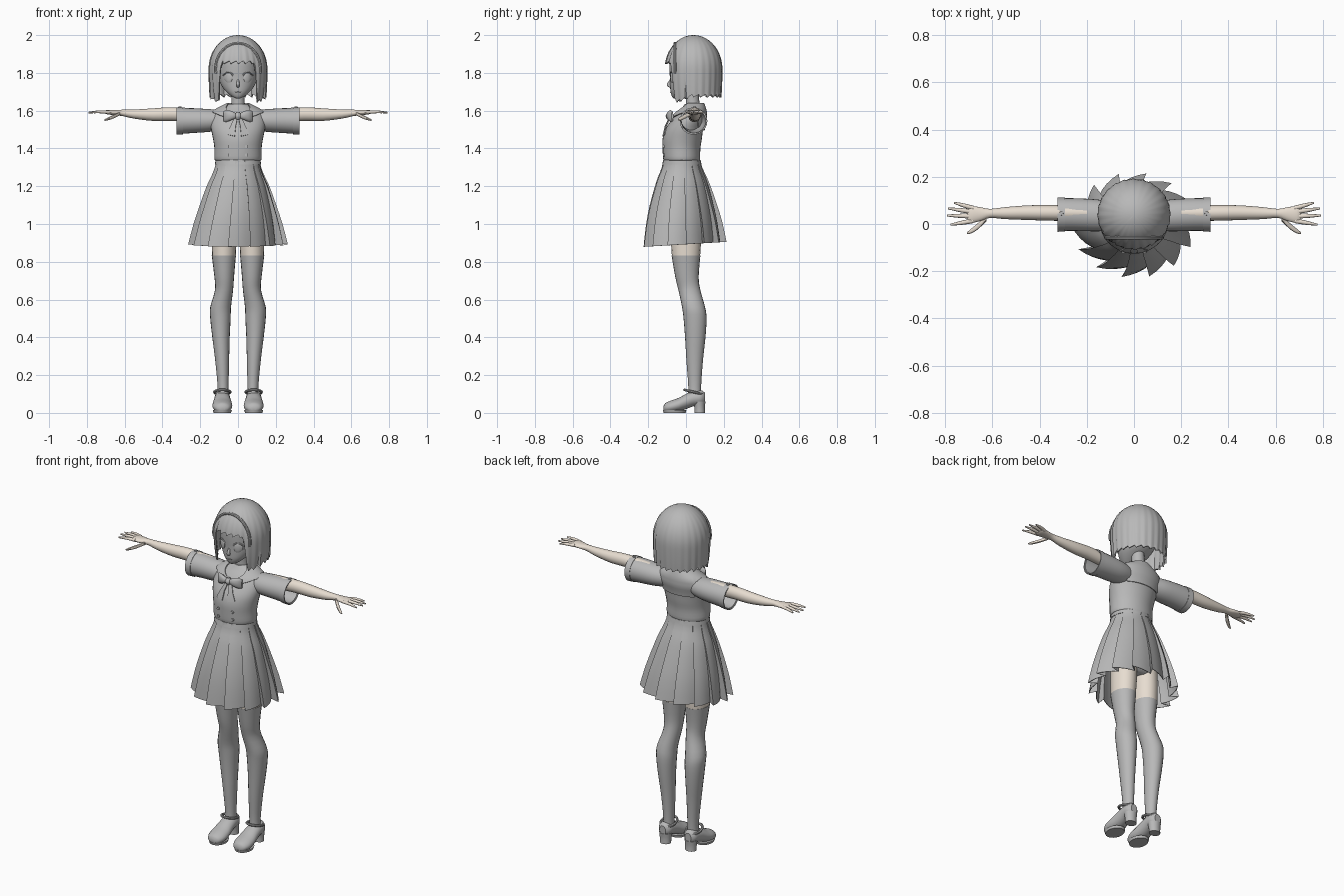
import bpy, bmesh
from math import sin, cos, pi, radians
from mathutils import Vector

cube = bpy.data.objects.get("Cube")
if cube:
    bpy.data.objects.remove(cube)
made = []


def material(name, rgb):
    m = bpy.data.materials.new(name)
    m.use_nodes = True
    m.diffuse_color = (*rgb, 1)
    m.node_tree.nodes["Principled BSDF"].inputs["Base Color"].default_value = (*rgb, 1)
    return m


GREY = material("plain_grey", (.48, .48, .48))
SKIN = material("pale_skin", (.82, .74, .65))


def sides(mirror):
    return ((1, "left_"), (-1, "right_")) if mirror else ((1, ""),)


def add(name, data, mat):
    ob = bpy.data.objects.new(name, data)
    bpy.context.collection.objects.link(ob)
    data.materials.append(mat)
    made.append(ob)
    return ob


def grid(name, rows, mat=GREY, closed=True, cap=False, thick=0, mirror=False):
    """Skin a grid of points, optionally closed round, capped or thickened."""
    for s, prefix in sides(mirror):
        bm = bmesh.new()
        vs = [[bm.verts.new((s * p[0], p[1], p[2])) for p in row] for row in rows]
        n = len(rows[0])
        for a, b in zip(vs, vs[1:]):
            for j in range(n if closed else n - 1):
                k = (j + 1) % n
                bm.faces.new((a[j], a[k], b[k], b[j]))
        if cap:
            bm.faces.new(vs[0])
            bm.faces.new(vs[-1])
        bmesh.ops.remove_doubles(bm, verts=bm.verts, dist=.00002)
        bmesh.ops.recalc_face_normals(bm, faces=bm.faces)
        me = bpy.data.meshes.new(prefix + name)
        bm.to_mesh(me)
        bm.free()
        ob = add(prefix + name, me, mat)
        if thick:
            mod = ob.modifiers.new("thickness", "SOLIDIFY")
            mod.thickness = thick


def smooth_rows(rows, steps):
    """Catmull-Rom interpolation between cross-sections."""
    out, last = [], len(rows) - 1
    for i in range(last):
        a, b, c, d = (rows[min(max(k, 0), last)] for k in range(i - 1, i + 3))
        for q in range(steps):
            t = q / steps
            out.append([y + t / 2 * (z - x + t * (2*x - 5*y + 4*z - w + t * (3*(y - z) + w - x)))
                        for x, y, z, w in zip(a, b, c, d)])
    return out + [list(rows[last])]


def loft(name, axis, rows, mat=GREY, seg=20, steps=3, cap=True, **kw):
    """Rows: position on axis, two centre coordinates, two radii."""
    k = "xyz".index(axis)
    u, v = [i for i in range(3) if i != k]
    out = []
    for pos, cu, cv, ru, rv in smooth_rows(rows, steps):
        ring = []
        for j in range(seg):
            p = Vector()
            p[k] = pos
            p[u] = cu + ru * cos(2 * pi * j / seg)
            p[v] = cv + rv * sin(2 * pi * j / seg)
            ring.append(p)
        out.append(ring)
    grid(name, out, mat, cap=cap, **kw)


def cord(name, pts, r, mirror=False, cyclic=False):
    for s, prefix in sides(mirror):
        cu = bpy.data.curves.new(prefix + name, "CURVE")
        cu.dimensions = "3D"
        cu.bevel_depth = r
        cu.bevel_resolution = 2
        cu.use_fill_caps = True
        sp = cu.splines.new("POLY")
        sp.points.add(len(pts) - 1)
        for point, p in zip(sp.points, pts):
            point.co = (s * p[0], p[1], p[2], 1)
        sp.use_cyclic_u = cyclic
        add(prefix + name, cu, GREY)


# Blouse
TORSO = [(1.335, 0, -.022, .116, .092), (1.345, 0, -.023, .125, .098), (1.4, 0, -.024, .125, .1),
         (1.45, 0, -.02, .132, .104), (1.5, 0, -.01, .142, .1), (1.55, 0, .012, .148, .09),
         (1.59, 0, .027, .135, .074), (1.615, 0, .036, .09, .058), (1.635, 0, .04, .05, .046)]
loft("blouse", "z", TORSO, seg=32)
loft("sleeve", "x", [(.08, .03, 1.55, .055, .05), (.15, .036, 1.548, .067, .06),
                     (.25, .04, 1.547, .069, .066), (.32, .04, 1.545, .07, .069)],
     seg=28, cap=False, thick=.006, mirror=True)
loft("sleeve_cuff", "x", [(.292, .04, 1.546, .072, .071), (.325, .04, 1.545, .073, .072)],
     seg=28, steps=1, cap=False, thick=.005, mirror=True)
loft("cuff_button", "z", [(1.612, .308, .045, .009, .009), (1.622, .308, .045, .008, .008)],
     seg=12, steps=1, mirror=True)


def torso_at(z, a, off):
    """Point on the blouse, angle measured from the front."""
    for p, q in zip(TORSO, TORSO[1:]):
        if z <= q[0]:
            break
    t = (z - p[0]) / (q[0] - p[0])
    cy, rx, ry = (p[i] + t * (q[i] - p[i]) for i in (2, 3, 4))
    return ((rx + off) * sin(a), cy - (ry + off) * cos(a), z + off / 2)


# Sailor collar: V at the front, square flap at the back
cols = []
for j in range(41):
    deg = 6 + j * 348 / 40
    f = min(deg, 360 - deg)
    top = 1.565 + .07 * min(1, f / 55)
    low = 1.545 + .04 * min(1, f / 60) if f < 115 else 1.585 - .095 * min(1, (f - 115) / 20)
    cols.append([torso_at(low + (top - low) * i / 10, radians(deg), .01) for i in range(11)])
grid("sailor_collar", cols, closed=False, thick=.005)

# Bow and buttons
loft("bow_loop", "x", [(.005, -.088, 1.572, .008, .01), (.03, -.09, 1.574, .014, .022),
                       (.06, -.082, 1.572, .013, .031), (.078, -.072, 1.57, .005, .026)],
     seg=12, mirror=True)
loft("bow_knot", "z", [(1.553, 0, -.09, .01, .01), (1.572, 0, -.092, .017, .016), (1.592, 0, -.086, .01, .01)], seg=12)
grid("bow_tail", [[(.002, -.09, 1.565), (.02, -.088, 1.562)], [(.012, -.112, 1.52), (.042, -.108, 1.515)],
                  [(.018, -.125, 1.465), (.06, -.115, 1.475)]], closed=False, thick=.005, mirror=True)
for z, y in ((1.41, -.115), (1.365, -.113)):
    loft("blouse_button", "y", [(y - .009, .045, z, .008, .008), (y + .004, .045, z, .009, .009)],
         seg=12, steps=1, mirror=True)

# Knife-pleated skirt: each pleat rises clockwise and folds back under the next
SKIRT = [(1.34, 0, -.022, .116, .1), (1.3, 0, -.021, .123, .108), (1.25, 0, -.02, .143, .13),
         (1.2, 0, -.018, .167, .149), (1.1, 0, -.015, .203, .181), (1, 0, -.01, .236, .206),
         (.893, 0, -.005, .264, .224)]
PLEATS = 14
rows = []
for z, cx, cy, rx, ry in smooth_rows(SKIRT, 2):
    flare = (1.34 - z) / .447
    ring = []
    for p in range(PLEATS):
        for u in (0, .25, .5, .75, 1):
            a = 2 * pi * (p + .3 + u * (1 + .15 * flare)) / PLEATS
            f = 1 - (.02 + .18 * flare) * (1 - u)
            y = cy + ry * f * cos(a)
            ring.append((cx + rx * f * sin(a), y, z + .06 * y * flare))
    rows.append(ring)
grid("pleated_skirt", rows, thick=.003)
loft("waistband", "z", [(1.315, 0, -.022, .122, .104), (1.34, 0, -.022, .119, .098)], seg=32, steps=1)
loft("shorts", "z", [(.97, 0, .005, .1, .05), (1, 0, .005, .134, .083), (1.1, 0, .003, .14, .1),
                     (1.2, 0, -.01, .125, .1), (1.32, 0, -.02, .11, .09)], seg=28)

# Legs
loft("thigh", "z", [(.82, .075, 0, .062, .074), (.92, .073, 0, .066, .08), (1.03, .07, 0, .066, .08)],
     SKIN, mirror=True)
loft("stocking", "z", [(.06, .08, .045, .03, .036), (.14, .079, .046, .029, .034), (.28, .084, .046, .037, .044),
                       (.4, .09, .049, .046, .054), (.5, .093, .048, .054, .061), (.56, .092, .04, .055, .061),
                       (.65, .074, .018, .048, .058), (.72, .073, .005, .052, .062), (.832, .075, 0, .064, .076)],
     mirror=True)

# Shoes
loft("shoe", "y", [(-.12, .083, .022, .012, .01), (-.11, .083, .027, .036, .024), (-.08, .083, .033, .051, .032),
                   (-.04, .083, .043, .052, .036), (0, .083, .06, .046, .04), (.04, .083, .075, .042, .04),
                   (.08, .083, .08, .038, .04), (.1, .083, .078, .02, .028)], mirror=True)
loft("shoe_sole", "z", [(0, .083, -.06, .046, .058), (.014, .083, -.06, .05, .062)], steps=1, mirror=True)
loft("shoe_heel", "z", [(0, .083, .073, .032, .028), (.03, .083, .072, .033, .028), (.06, .083, .07, .037, .033)],
     mirror=True)
cord("ankle_strap", [(.083 + .042 * sin(t * pi / 12), .042 - .05 * cos(t * pi / 12),
                      .11 + .012 * cos(t * pi / 12)) for t in range(24)], .007, True, True)

# Arms and hands
loft("arm", "x", [(.2, .045, 1.575, .034, .036), (.35, .047, 1.582, .033, .036), (.45, .048, 1.579, .031, .033),
                  (.55, .046, 1.582, .025, .024), (.61, .045, 1.588, .019, .017), (.65, .042, 1.59, .029, .014),
                  (.69, .04, 1.592, .036, .012), (.705, .04, 1.592, .03, .007)], SKIN, mirror=True)
for name, y, tip, ty in (("little", .067, .763, .09), ("ring", .051, .788, .066),
                         ("middle", .033, .792, .036), ("index", .014, .778, -.003)):
    loft(name + "_finger", "x", [(.68, y, 1.592, .01, .009), ((.68 + tip) / 2, (y + ty) / 2, 1.594, .009, .008),
                                 (tip, ty, 1.59, .004, .004)], SKIN, seg=10, mirror=True)
loft("thumb", "x", [(.625, .025, 1.585, .012, .01), (.66, -.008, 1.568, .013, .01), (.69, -.03, 1.556, .01, .008),
                    (.707, -.038, 1.55, .004, .004)], SKIN, seg=10, mirror=True)

# Neck, head and face
loft("neck", "z", [(1.58, 0, .04, .05, .045), (1.63, 0, .036, .036, .036), (1.73, 0, .03, .035, .036)])
loft("head", "z", [(1.665, 0, -.053, .01, .012), (1.675, 0, -.044, .032, .03), (1.7, 0, -.022, .062, .06),
                   (1.73, 0, .002, .086, .086), (1.77, 0, .019, .102, .104), (1.82, 0, .032, .11, .12),
                   (1.87, 0, .035, .11, .12), (1.93, 0, .04, .085, .095), (1.965, 0, .04, .03, .035)], seg=32)
loft("nose", "z", [(1.722, 0, -.08, .006, .006), (1.735, 0, -.089, .009, .013), (1.765, 0, -.08, .005, .006)], seg=12)
loft("eye", "x", [(.03, -.079, 1.775, .004, .01), (.04, -.078, 1.775, .005, .025),
                  (.058, -.07, 1.775, .006, .026), (.072, -.058, 1.775, .004, .01)], seg=14, mirror=True)
cord("eyelash", [(.026, -.083, 1.79), (.045, -.081, 1.804), (.062, -.071, 1.803), (.08, -.054, 1.786)], .004, True)
cord("mouth", [(-.016, -.08, 1.7), (0, -.083, 1.698), (.016, -.08, 1.7)], .002)

# Bobbed hair: dome with fringe, long front locks and tufted hem
TUFTS, ROWS = 24, 18
DOME = 1.82
cols = []
for j in range(TUFTS * 4):
    a = 2 * pi * j / (TUFTS * 4)
    f = min(a, 2 * pi - a) * 180 / pi
    saw = (j % 4) / 4
    if f < 37:
        low = 1.838 + .02 * saw
    elif f < 46:
        low = 1.83 - (f - 37) * .02
    else:
        low = 1.635 + .035 * min(1, (f - 46) / 40) + .022 * saw
    arc = .165
    bend = arc * min(pi / 2, max(0, 1.52 - (low - DOME) / .17))
    drop = max(0, DOME - low)
    col = []
    for i in range(ROWS + 1):
        t = i / ROWS
        d = t * (bend + drop)
        th = min(d, bend) / arc
        z = DOME + .18 * cos(th) - max(0, d - bend)
        below = max(0, DOME - z)
        r = sin(th) * (1 - .045 * saw * t) * (1 - 1.6 * below ** 2 * (2 if f < 75 else 1))
        col.append((.156 * r * sin(a), .04 - .153 * r * cos(a), z))
    cols.append(col)
grid("bobbed_hair", list(zip(*cols)), thick=.008)
cord("hairband", [(.119 * sin(radians(t)), -.058, DOME + .137 * cos(radians(t))) for t in range(-100, 101, 10)], .008)

# Bake modifiers and shade
bpy.ops.object.select_all(action="DESELECT")
for ob in made:
    ob.select_set(True)
bpy.context.view_layer.objects.active = made[0]
bpy.ops.object.convert(target="MESH")
bpy.ops.object.shade_smooth_by_angle(angle=radians(40))
